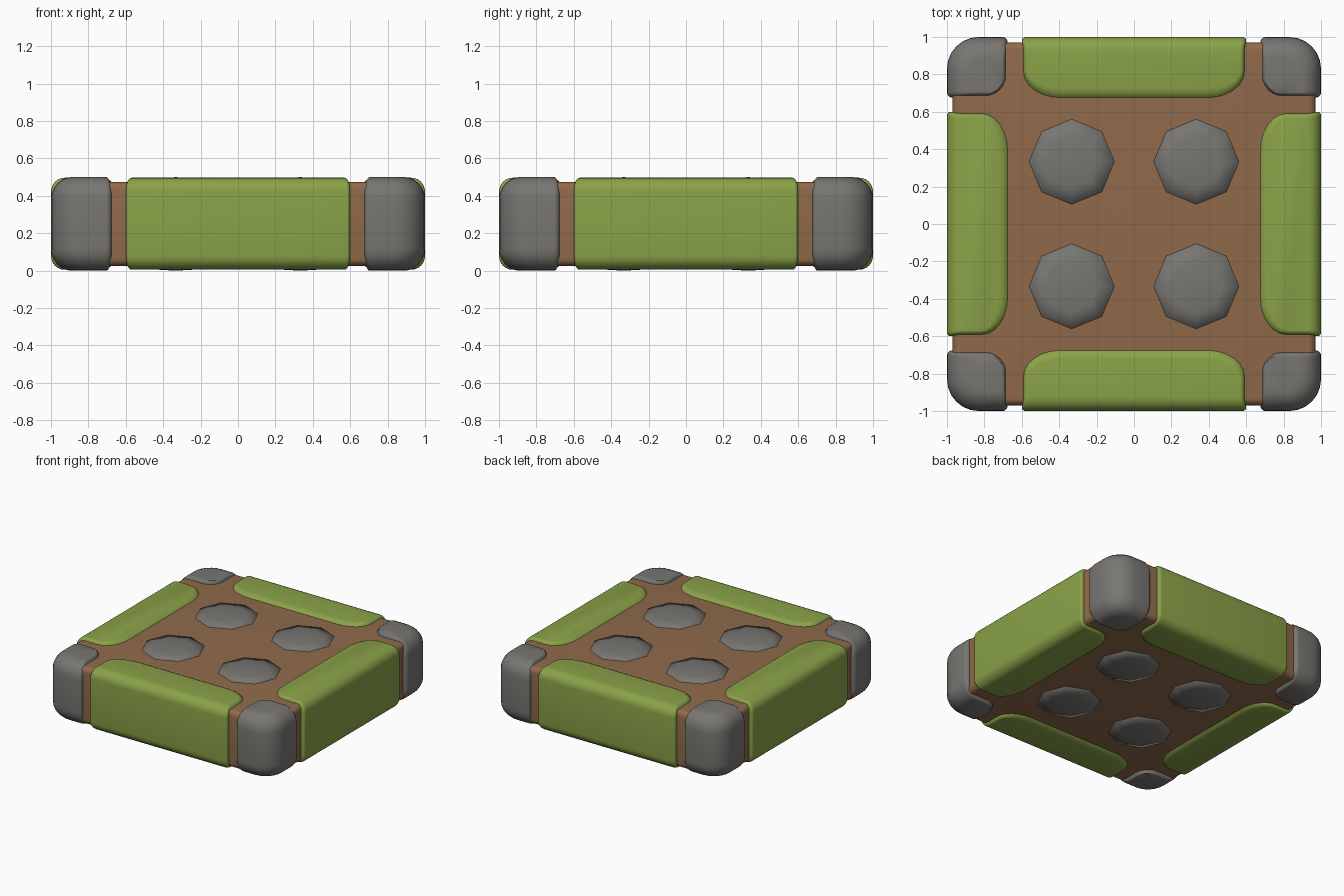
import bpy, bmesh, math

if "Cube" in bpy.data.objects:
    bpy.data.objects.remove(bpy.data.objects["Cube"])

H = 0.5  # tile thickness


def material(name, rgb):
    m = bpy.data.materials.new(name)
    m.diffuse_color = (*rgb, 1)
    m.use_nodes = True
    m.node_tree.nodes["Principled BSDF"].inputs["Base Color"].default_value = m.diffuse_color
    return m


GREEN = material("moss green", (0.254, 0.361, 0.065))
BROWN = material("earth brown", (0.280, 0.145, 0.070))
GREY = material("stone grey", (0.188, 0.181, 0.168))


def rounded_outline(corners, steps=6):
    """Corners are (x, y, rx, ry): each is rounded by a quarter ellipse, counter-clockwise."""
    pts = []
    for i, (x, y, rx, ry) in enumerate(corners):
        px, py = corners[i - 1][:2]
        sx = 1 if i in (0, 3) else -1   # order: low-low, high-low, high-high, low-high
        sy = 1 if i in (0, 1) else -1
        cx, cy = x + sx * rx, y + sy * ry
        start = math.pi + i * math.pi / 2
        for k in range(steps + 1):
            a = start + k / steps * math.pi / 2
            pts.append((cx + rx * math.cos(a), cy + ry * math.sin(a)))
    return pts


def round_layers(z0, z1, r, inset, steps=6):
    """Layers (z, x inset, y inset) that round the bottom and top edges."""
    arc = []
    for k in range(steps + 1):
        a = k / steps * math.pi / 2
        arc.append((r * (1 - math.sin(a)), 1 - math.cos(a)))
    up = [(z1 - d, inset[0] * s, inset[1] * s) for d, s in arc]
    low = [(z0 + d, inset[0] * s, inset[1] * s) for d, s in reversed(arc)]
    return low + up


def loft(name, outline, layers, mat, centre=(0, 0), turn=0, move=(0, 0), apex=None):
    """Stack scaled copies of an outline, cap both ends, then turn and move it."""
    bm = bmesh.new()
    c, s = math.cos(turn), math.sin(turn)

    def vert(x, y, z):
        return bm.verts.new((c * x - s * y + move[0], s * x + c * y + move[1], z))

    rings = []
    for z, ix, iy in layers:
        rings.append([vert(centre[0] + (x - centre[0]) * (1 - ix),
                           centre[1] + (y - centre[1]) * (1 - iy), z) for x, y in outline])
    n = len(outline)
    for a, b in zip(rings, rings[1:]):
        for i in range(n):
            bm.faces.new((a[i], a[(i + 1) % n], b[(i + 1) % n], b[i]))
    for ring, z in ((rings[0], apex and H - apex), (rings[-1], apex)):
        if apex:
            tip = vert(*centre, z)
            for i in range(n):
                bm.faces.new((ring[i], ring[(i + 1) % n], tip))
        else:
            bm.faces.new(ring)
    bmesh.ops.remove_doubles(bm, verts=bm.verts, dist=1e-5)
    bmesh.ops.recalc_face_normals(bm, faces=bm.faces)
    me = bpy.data.meshes.new(name)
    bm.to_mesh(me)
    bm.free()
    me.materials.append(mat)
    for p in me.polygons:
        p.use_smooth = True
    ob = bpy.data.objects.new(name, me)
    bpy.context.collection.objects.link(ob)
    return ob


# Earth slab
b, r = 0.97, 0.22
slab = rounded_outline([(-b, -b, r, r), (b, -b, r, r), (b, b, r, r), (-b, b, r, r)])
loft("earth_slab", slab, round_layers(0.025, 0.475, 0.04, (0.04, 0.04)), BROWN)

# Moss edge pads (front pad, turned to all four sides)
pad = rounded_outline([(-0.6, -1, 0.02, 0.02), (0.6, -1, 0.02, 0.02),
                       (0.6, -0.655, 0.2, 0.16), (-0.6, -0.655, 0.2, 0.16)])
pad_layers = round_layers(0.005, H - 0.003, 0.075, (0.05, 0.42))

# Stone corners (front right corner, turned to all four)
block = rounded_outline([(0.675, -1, 0.03, 0.03), (1, -1, 0.17, 0.17),
                         (1, -0.675, 0.03, 0.03), (0.675, -0.675, 0.13, 0.13)])
block_layers = round_layers(0, H, 0.12, (0.42, 0.42))

# Eight-sided stones set through the slab, slightly domed on both faces
octagon = [(0.245 * math.cos(i * math.pi / 4), 0.245 * math.sin(i * math.pi / 4)) for i in range(8)]
top = [(0.42, 0, 0), (0.474, 0.05, 0.05), (0.492, 0.42, 0.42)]
stone_layers = [(H - z, a, c) for z, a, c in reversed(top)] + top

for i in range(4):
    turn = i * math.pi / 2
    loft(f"moss_pad_{i + 1}", pad, pad_layers, GREEN, centre=(0, -0.825), turn=turn)
    loft(f"corner_stone_{i + 1}", block, block_layers, GREY, centre=(0.74, -0.74), turn=turn)
    a = turn + math.pi / 4
    d = 0.333 * math.sqrt(2)
    loft(f"inset_stone_{i + 1}", octagon, stone_layers, GREY,
         move=(d * math.cos(a), d * math.sin(a)), apex=0.5)

# Keep the hard flat caps crisp on everything except the domed stones
for ob in bpy.context.collection.objects:
    ob.select_set(not ob.name.startswith("inset"))
    bpy.context.view_layer.objects.active = ob
bpy.ops.object.shade_smooth_by_angle(angle=math.radians(40))
